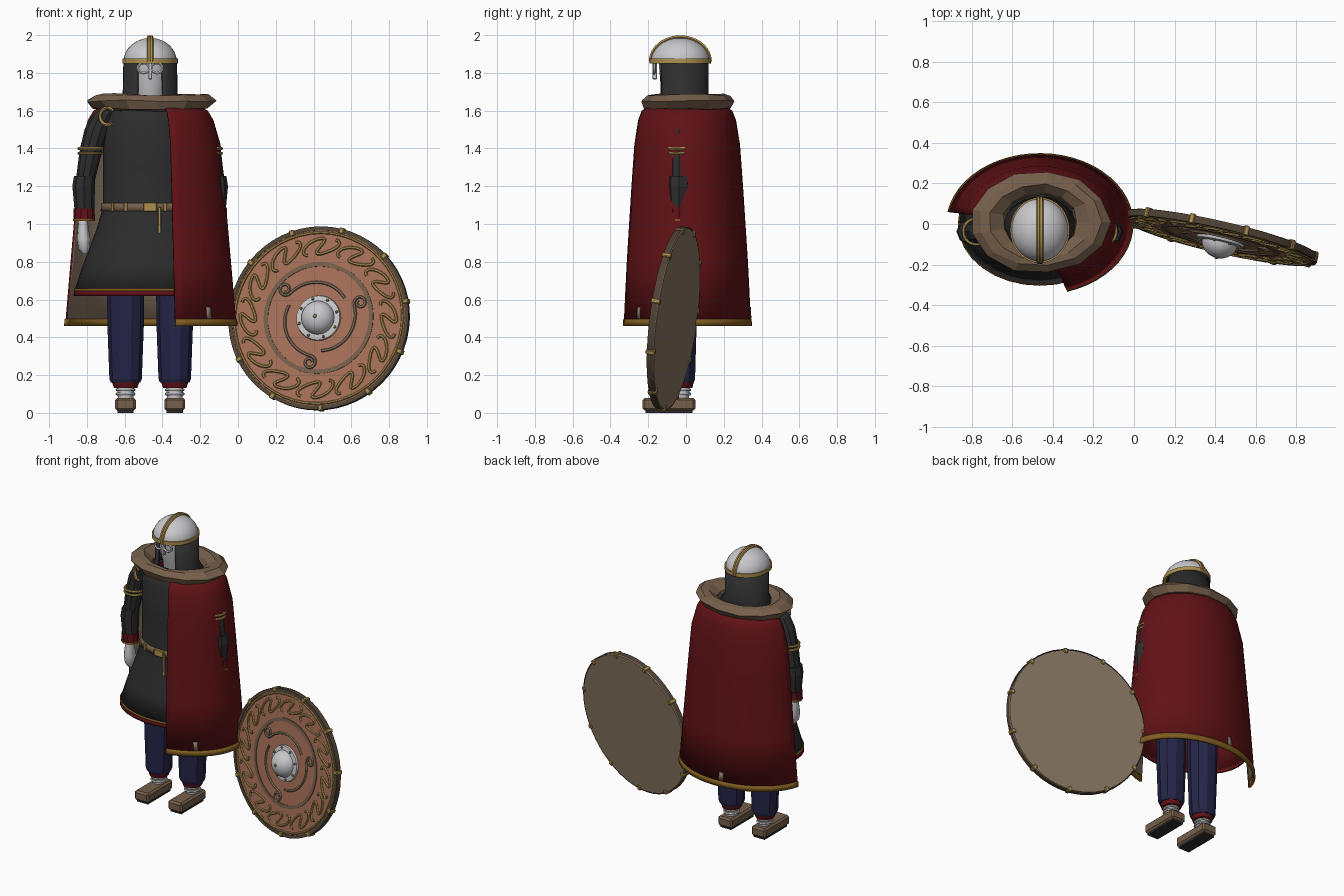
import bpy, bmesh, random
from math import sin, cos, pi, radians, sqrt
from mathutils import Matrix, Vector

old = bpy.data.objects.get("Cube")
if old:
    bpy.data.objects.remove(old)
random.seed(4)


def material(name, *rgb):
    m = bpy.data.materials.new(name)
    m.use_nodes = True
    m.diffuse_color = (*rgb, 1)
    m.node_tree.nodes["Principled BSDF"].inputs["Base Color"].default_value = (*rgb, 1)
    return m


red = material("deep_red", .12, .006, .008)
charcoal = material("charcoal", .026, .026, .026)
navy = material("navy", .018, .018, .065)
gold = material("gold", .42, .28, .08)
ochre = material("ochre_trim", .22, .11, .015)
brown = material("brown_leather", .18, .115, .07)
copper = material("shield_copper", .38, .16, .095)
silver = material("silver", .58, .58, .6)
tan = material("tan", .26, .195, .13)
wood = material("dark_wood", .08, .055, .035)

BODY = -.465  # x of the figure's middle line


def finish(name, mesh, mats, smooth=40, thick=0, matrix=None):
    for m in mats:
        mesh.materials.append(m)
    if smooth:
        mesh.shade_smooth()
        mesh.set_sharp_from_angle(angle=radians(smooth))
    ob = bpy.data.objects.new(name, mesh)
    bpy.context.collection.objects.link(ob)
    if matrix:
        ob.matrix_world = matrix
    if thick:
        mod = ob.modifiers.new("thickness", 'SOLIDIFY')
        mod.thickness, mod.offset = thick, -1
        mod.material_offset = len(mats) - 1
    return ob


def loft(name, rows, *mats, n=24, span=(0, 360), at=(BODY, 0), cap=True, jitter=0, **look):
    """Stack of elliptical rings; each row is z, x radius, y radius, x shift."""
    bm = bmesh.new()
    full = span[1] - span[0] == 360
    rings = []
    for z, rx, ry, *shift in rows:
        ring = []
        for i in range(n if full else n + 1):
            t = radians(span[0] + (span[1] - span[0]) * i / n)
            k = 1 + random.uniform(-jitter, jitter)
            ring.append(bm.verts.new((at[0] + sum(shift) + rx * k * cos(t), at[1] + ry * k * sin(t),
                                      z + random.uniform(-jitter, jitter) / 4)))
        rings.append(ring)
    for low, high in zip(rings, rings[1:]):
        for i in range(n):
            j = (i + 1) % len(low)
            bm.faces.new((low[i], low[j], high[j], high[i]))
    if cap and full:
        bm.faces.new(rings[0][::-1])
        bm.faces.new(rings[-1])
    mesh = bpy.data.meshes.new(name)
    bm.to_mesh(mesh)
    bm.free()
    return finish(name, mesh, mats, **look)


def box(name, centre, size, mat, bevel=0, matrix=None):
    bm = bmesh.new()
    bmesh.ops.create_cube(bm, size=1, matrix=Matrix.Translation(centre) @ Matrix.Diagonal((*size, 1)))
    if bevel:
        bmesh.ops.bevel(bm, geom=bm.edges[:], offset=bevel, segments=1, affect='EDGES')
    mesh = bpy.data.meshes.new(name)
    bm.to_mesh(mesh)
    bm.free()
    return finish(name, mesh, [mat], smooth=0, matrix=matrix)


def tube(name, paths, radius, mat, cyclic=False, matrix=None):
    """Round cord along one or more point paths."""
    curve = bpy.data.curves.new(name, 'CURVE')
    curve.dimensions = '3D'
    curve.bevel_depth, curve.bevel_resolution = radius, 1
    for path in paths:
        spline = curve.splines.new('POLY')
        spline.points.add(len(path) - 1)
        for p, co in zip(spline.points, path):
            p.co = (*co, 1)
        spline.use_cyclic_u = cyclic
    temp = bpy.data.objects.new(name + "_path", curve)
    mesh = bpy.data.meshes.new_from_object(temp)
    bpy.data.objects.remove(temp)
    mesh.materials.clear()
    return finish(name, mesh, [mat], matrix=matrix)


def circle(rx, ry, z, cx=0, cy=0, n=48):
    return [(cx + rx * cos(2 * pi * i / n), cy + ry * sin(2 * pi * i / n), z) for i in range(n)]


# Helmet, mail curtain and face
HEAD = (BODY, -.03)
loft("helmet_dome", [(1.86 + .125 * sin(a), .141 * cos(a), .156 * cos(a))
                     for a in [radians(d) for d in range(0, 90, 11)]], silver, n=32, at=HEAD)
loft("helmet_brow_band", [(1.85, .147, .162), (1.876, .147, .162)], gold, n=32, at=HEAD)
arc = [radians(180 * i / 24) for i in range(25)]
tube("helmet_crest", [[(BODY + s * .007, HEAD[1] + .158 * cos(a), 1.86 + .13 * sin(a)) for a in arc]
                      for s in (-1, 1)], .01, gold)
loft("mail_curtain", [(1.59, .2, .16), (1.67, .146, .135), (1.86, .142, .135)], charcoal,
     span=(-62, 242), at=(BODY, -.015), thick=.012)
loft("head", [(1.6, .08, .08), (1.69, .085, .1), (1.74, .1, .115), (1.86, .11, .125)], silver, at=(BODY, -.02))
tube("eye_guards", [[(x, -.168, z) for x, z, _ in circle(.03, .026, 0, BODY + s * .035, 1.825, 20)]
                    for s in (-1, 1)], .008, silver, cyclic=True)
box("nose_guard", (BODY, -.165, 1.81), (.02, .025, .09), silver, .004)

# Fur collar
loft("fur_collar", [(1.6, .26, .2), (1.61, .31, .235), (1.65, .345, .25), (1.683, .3, .22), (1.685, .25, .19),
                    (1.65, .185, .145), (1.6, .17, .13)], brown, n=13, at=(BODY, .01), cap=False,
     jitter=.03, smooth=0)

# Tunic with red lining and hem
loft("tunic", [(.65, .4, .3), (.8, .35, .27), (.97, .285, .23), (1.09, .25, .2), (1.3, .25, .2),
               (1.54, .25, .195), (1.6, .225, .17), (1.63, .15, .12)], charcoal, red, n=32, thick=.008, cap=False)
loft("tunic_hem_cord", [(.645, .404, .304), (.658, .403, .303)], ochre, n=32, thick=.01, cap=False)
loft("tunic_hem", [(.62, .405, .305), (.646, .403, .303)], red, n=32, thick=.01, cap=False)

# Belt with plates, buckle and hanging end
loft("belt", [(1.068, .262, .213), (1.112, .26, .211)], brown, n=32, cap=False, thick=.015)
for dx, width in ((-.2, .015), (-.13, .02), (0, .07), (.08, .02), (.15, .02)):
    box("belt_plate", (BODY + dx, -.214 * sqrt(1 - (dx / .262) ** 2), 1.09), (width, .016, .046), gold, .003)
box("belt_end", (BODY + .05, -.228, 1.02), (.016, .012, .14), gold, .003)

# Crescent brooch on the chest
tube("brooch", [[(BODY - .225 + .04 * cos(a), -.14 - .03 * cos(a), 1.57 + .045 * sin(a))
                 for a in [radians(d) for d in range(50, 315, 15)]]], .01, gold)

# Arms and legs, mirrored about the middle line
for side, label in ((-1, "right"), (1, "left")):
    arm = (BODY, -.037)

    def limb(part, rows, mat, **kw):
        loft(label + part, [(z, rx, ry, side * dx) for z, rx, ry, dx in rows], mat, **kw)

    limb("_upper_arm", [(1.22, .05, .05, .345), (1.38, .06, .058, .315), (1.5, .066, .062, .282),
                        (1.58, .06, .06, .245), (1.62, .04, .045, .2)], charcoal, n=10, at=arm, smooth=0)
    limb("_forearm", [(1.07, .052, .052, .348), (1.2, .06, .062, .352), (1.255, .056, .06, .347)],
         charcoal, n=8, at=arm, smooth=0)
    limb("_cuff", [(1.025, .057, .055, .35), (1.082, .056, .055, .35)], red, n=10, at=arm, smooth=0)
    limb("_cuff_trim", [(1.015, .058, .057, .35), (1.027, .058, .057, .35)], ochre, n=10, at=arm)
    limb("_hand", [(.84, .012, .02, .345), (.87, .03, .042, .35), (.92, .036, .048, .352),
                   (.98, .028, .035, .355), (1.03, .025, .03, .355)], silver, n=12, at=arm)
    tube(label + "_armbands", [circle(.063, .064, z, BODY + side * .315, arm[1], 20)
                               for z in (1.375, 1.4)], .008, gold, cyclic=True)
    leg = (BODY + side * .13, -.03)
    loft(label + "_trouser_leg", [(.16, .078, .075), (.18, .086, .082), (.45, .096, .09), (.75, .1, .095)],
         navy, n=10, at=leg, smooth=0)
    loft(label + "_trouser_cuff", [(.132, .062, .064), (.162, .072, .07)], red, n=12, at=leg)
    loft(label + "_ankle", [(.06, .04, .045), (.14, .045, .05)], silver, n=12, at=leg)
    tube(label + "_ankle_wraps", [circle(.045, .05, z, *leg, 16) for z in (.1, .122)], .008, silver, cyclic=True)
    box(label + "_shoe", (leg[0], -.09, .046), (.11, .28, .068), brown, .012)
    box(label + "_sole", (leg[0], -.09, .009), (.085, .25, .018), charcoal)

# Cape wrapped over the left shoulder and open on the right
WRAP = (-73, 170)
loft("cape", [(.465, .457, .345), (.8, .428, .328), (1.2, .393, .302), (1.42, .373, .286), (1.55, .335, .265),
              (1.6, .305, .245), (1.63, .25, .2)], red, tan, n=36, span=WRAP, thick=.01)
loft("cape_hem", [(.46, .463, .35), (.498, .46, .347)], ochre, n=36, span=WRAP, thick=.016)
for turn in (-47, 96):
    loft("cape_patch", [(.5, .459, .347), (.56, .453, .344)], tan, n=2, span=(turn - 2, turn + 2), thick=.003)

# Shield frame: local x to the right, y up, z out of the face
back = Vector((.23, 1, -.13)).normalized()
right = Vector((1, -.23, 0)).normalized()
up = right.cross(back)
SHIELD = Matrix((right, up, -back)).transposed().to_4x4()
SHIELD.translation = (.43, -.065, .5)
on = dict(at=(0, 0), matrix=SHIELD)


def polar(r, a, z=.018):
    return (r * cos(a), r * sin(a), z)


loft("shield_back", [(-.018, .482, .482), (-.006, .485, .485)], tan, n=56, **on)
loft("shield_face", [(-.006, .48, .48), (.015, .475, .475)], copper, n=56, **on)
loft("shield_rim", [(-.016, .489, .489), (.019, .489, .489), (.019, .468, .468), (.01, .468, .468)],
     wood, n=56, cap=False, **on)
tube("shield_gold_ring", [circle(.456, .456, .016)], .007, gold, cyclic=True, matrix=SHIELD)
loft("shield_middle_ring", [(.01, .298, .298), (.02, .298, .298), (.02, .275, .275), (.01, .275, .275)],
     brown, n=48, cap=False, **on)

# Winding serpents around the outer field
steps = [i / 14 for i in range(-14, 15)]
tube("shield_serpents", [[polar(.383 + .042 * sin(1.5 * pi * t), k * pi / 6 + .2 * t - .1 * sin(2 * pi * t))
                          for t in steps] for k in range(12)], .008, gold, matrix=SHIELD)

# Three scrolls around the boss, each ending in a curl
scrolls = []
for k in range(3):
    end = radians(20 + 120 * k)
    path = [polar(.205 - .03 * (1 - u / 16), end - 1.8 + 1.8 * u / 16) for u in range(17)]
    hub = Vector(polar(.24, end))
    path += [hub + Vector(polar(.035 - .001 * u, end + pi - .4 * u, 0)) for u in range(1, 20)]
    scrolls.append(path)
tube("shield_scrolls", scrolls, .008, tan, matrix=SHIELD)

# Boss with rivets
loft("boss_flange", [(.01, .122, .122), (.028, .118, .118), (.032, .09, .09)], silver, n=32, **on)
loft("boss_dome", [(.025 + .08 * sin(a), .09 * cos(a), .09 * cos(a))
                   for a in [radians(d) for d in range(0, 90, 11)]], silver, n=32, **on)
loft("boss_tip", [(.1, .012, .012), (.11, .008, .008)], gold, n=10, **on)
for k in range(8):
    x, y, z = polar(.105, k * pi / 4 + .3, .03)
    loft("boss_rivet", [(z, .008, .008), (z + .008, .005, .005)], gold, n=8, at=(x, y), matrix=SHIELD)

# Clips gripping the rim
for k in range(11):
    spin = Matrix.Rotation(radians(11 + 360 * k / 11), 4, 'Z')
    box("rim_clip", (.479, 0, 0), (.032, .026, .05), gold, .004, SHIELD @ spin)
